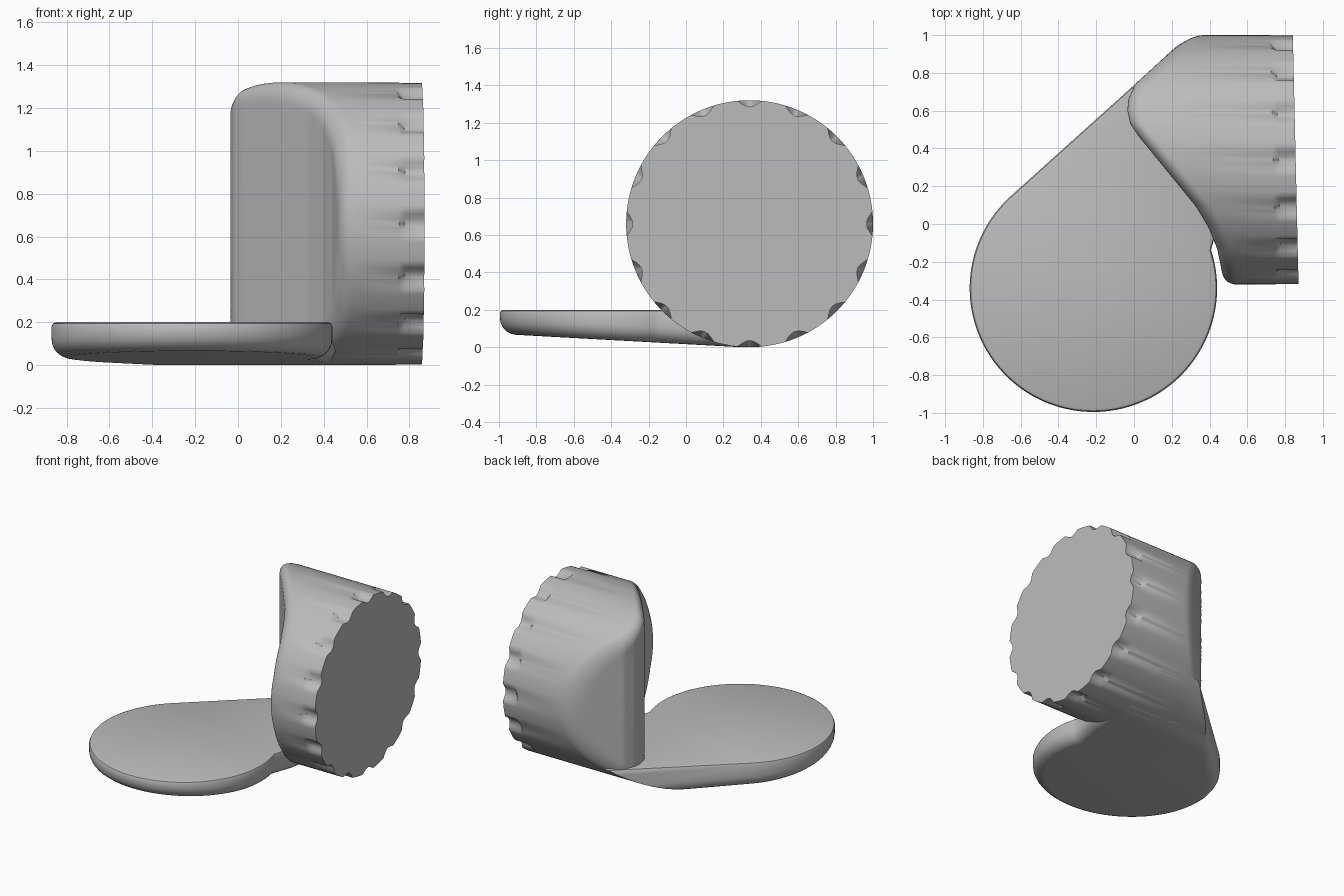
import bpy, bmesh, math

cube = bpy.data.objects.get("Cube")
if cube:
    bpy.data.objects.remove(cube, do_unlink=True)

grey = bpy.data.materials.new("plain grey")
grey.use_nodes = True
grey.diffuse_color = (0.5, 0.5, 0.5, 1)
shader = next(n for n in grey.node_tree.nodes if n.type == "BSDF_PRINCIPLED")
shader.inputs["Base Color"].default_value = (0.5, 0.5, 0.5, 1)
shader.inputs["Roughness"].default_value = 0.6


def loft(name, rings):
    """Skin closed rings of equal length and cap both ends."""
    bm = bmesh.new()
    loops = [[bm.verts.new(p) for p in ring] for ring in rings]
    for a, b in zip(loops, loops[1:]):
        for i in range(len(a)):
            j = (i + 1) % len(a)
            bm.faces.new((a[i], a[j], b[j], b[i]))
    bm.faces.new(loops[0][::-1])
    bm.faces.new(loops[-1])
    bmesh.ops.recalc_face_normals(bm, faces=bm.faces[:])
    mesh = bpy.data.meshes.new(name)
    bm.to_mesh(mesh)
    bm.free()
    obj = bpy.data.objects.new(name, mesh)
    bpy.context.collection.objects.link(obj)
    mesh.materials.append(grey)
    return obj


def activate(obj):
    bpy.ops.object.select_all(action="DESELECT")
    obj.select_set(True)
    bpy.context.view_layer.objects.active = obj


R, CY, CZ = 0.66, 0.34, 0.66      # drum radius and centre
SEG, NOTCHES = 192, 16
ROUND = 0.08

# Wedge shape of the drum's inner side: (y, x)
WEDGE = [(-0.33, 0.46), (-0.25, 0.465), (-0.13, 0.44), (-0.02, 0.395),
         (0.09, 0.33), (0.47, 0.02), (0.53, -0.02), (0.6, -0.035),
         (0.66, -0.03), (0.74, 0.005), (1.01, 0.30)]


def wedge_x(y):
    for (y0, x0), (y1, x1) in zip(WEDGE, WEDGE[1:]):
        if y <= y1:
            return x0 + (x1 - x0) * (y - y0) / (y1 - y0)
    return WEDGE[-1][1]


def drum_ring(x_of, r_of):
    ring = []
    for i in range(SEG):
        a = math.tau * i / SEG
        y = CY + r_of(a) * math.cos(a)
        ring.append((x_of(y), y, CZ + r_of(a) * math.sin(a)))
    return ring


def notched(a):
    return R - 0.035 * max(0, math.cos(NOTCHES * a))


def end_x(y):
    return 0.856 - 0.023 * (y - CY)


# Drum: wedge face, rounded rim, straight wall, notched end
rings = []
FLAT = 44
for k in range(1, FLAT + 1):
    r = (R - ROUND) * k / FLAT
    rings.append(drum_ring(wedge_x, lambda a: r))
for k in range(1, 9):
    t = math.pi / 2 * k / 8
    r = R - ROUND + ROUND * math.sin(t)
    lift = ROUND * (1 - math.cos(t))
    rings.append(drum_ring(lambda y: wedge_x(y) + lift, lambda a: r))
rings.append(drum_ring(lambda y: end_x(y) - 0.12, lambda a: R))
rings.append(drum_ring(lambda y: end_x(y) - 0.09, notched))
rings.append(drum_ring(end_x, notched))
drum = loft("drum", rings)

# Foot plate: round disc with a straight tangent running to the drum
PX, PY, PR = -0.215, -0.34, 0.655
outline = []
for i in range(97):
    a = math.radians(132 + 246 * i / 96)
    outline.append((PX + PR * math.cos(a), PY + PR * math.sin(a)))
outline += [(0.46, 0.05), (0.48, 0.35), (0.4, 0.85), (0.27, 0.978)]


def inset(points, d):
    result = []
    n = len(points)
    for i, (x, y) in enumerate(points):
        (x0, y0), (x1, y1) = points[i - 1], points[(i + 1) % n]
        dx, dy = x1 - x0, y1 - y0
        length = math.hypot(dx, dy)
        # keep the tangent start on its own circle normal
        if i in (0, 96):
            nx, ny = (PX - x) / PR, (PY - y) / PR
        else:
            nx, ny = -dy / length, dx / length
        result.append((x + nx * d, y + ny * d))
    return result


def underside(y):
    return 0.016 - 0.055 * y


plate_rings = []
for k in range(7):
    t = math.pi / 2 * k / 6
    shape = inset(outline, 0.085 * (1 - math.sin(t)))
    plate_rings.append([(x, y, underside(y) + 0.085 * (1 - math.cos(t)))
                        for x, y in shape])
for d, z in ((0, 0.18), (0.006, 0.194), (0.02, 0.2)):
    plate_rings.append([(x, y, z) for x, y in inset(outline, d)])
plate = loft("foot_plate", plate_rings)

# Trim the back of the plate to the drum's underside
profile = [(-1.3, 0.5), (-1.3, -0.1), (-0.2, 0.0)]
for i in range(33):
    a = math.radians(-90 + 75 * i / 32)
    profile.append((CY + R * math.cos(a), CZ + R * math.sin(a)))
trimmer = loft("plate_trimmer", [[(x, y, z) for y, z in profile] for x in (-1.5, 1.5)])
trimmer.hide_render = True
cut = plate.modifiers.new("trim", "BOOLEAN")
cut.operation = "INTERSECT"
cut.solver = "EXACT"
cut.object = trimmer
activate(plate)
bpy.ops.object.modifier_apply(modifier=cut.name)
bpy.data.objects.remove(trimmer, do_unlink=True)

for obj, angle in ((drum, 45), (plate, 40)):
    activate(obj)
    bpy.ops.object.shade_smooth_by_angle(angle=math.radians(angle))
